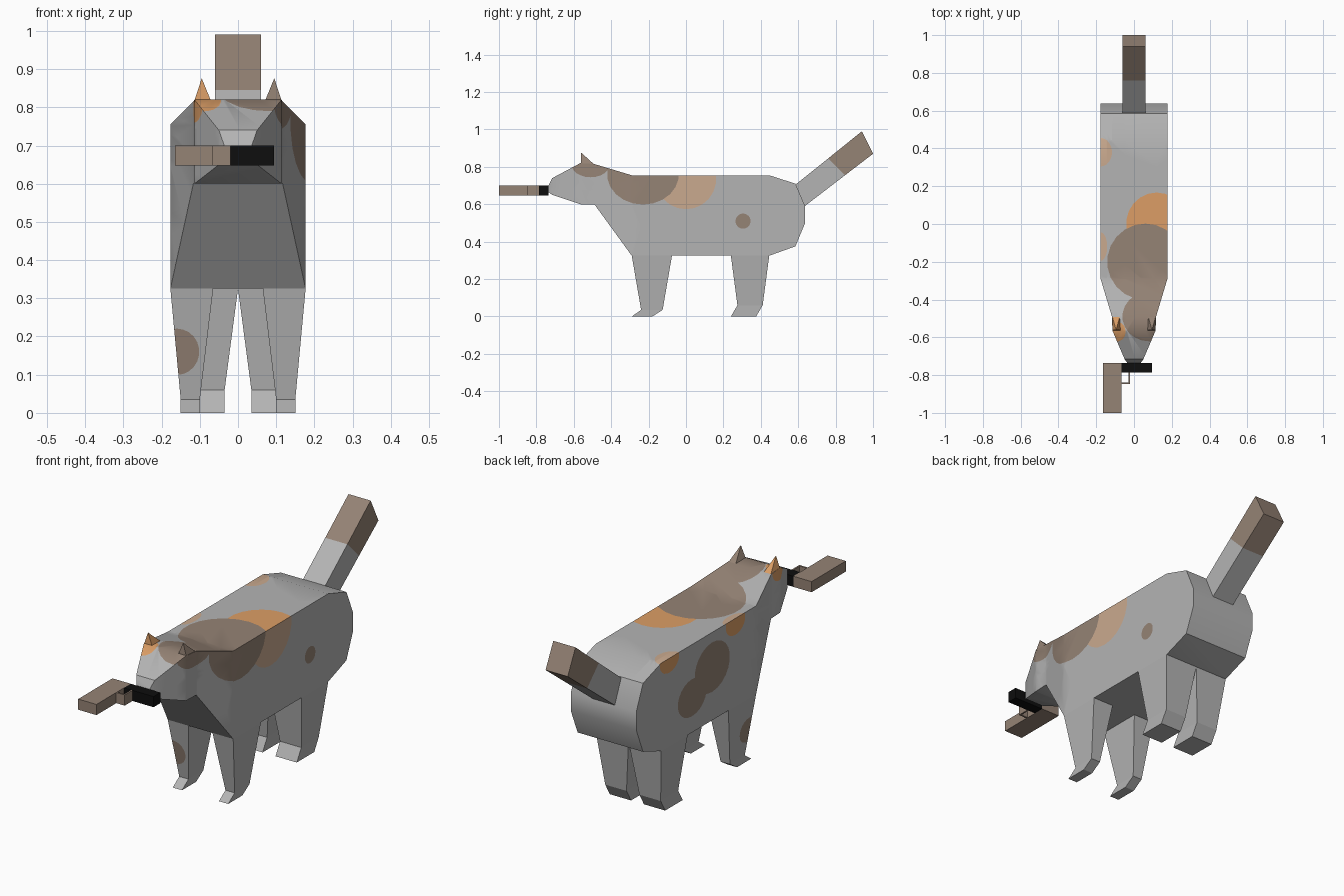
import bpy, bmesh, math
from mathutils import Vector

if "Cube" in bpy.data.objects:
    bpy.data.objects.remove(bpy.data.objects["Cube"])


def srgb(r, g, b):
    return tuple((c / 255 / 12.92) if c < 10 else ((c / 255 + 0.055) / 1.055) ** 2.4
                 for c in (r, g, b)) + (1.0,)


COLOURS = {
    "grey_fur": srgb(180, 180, 180),
    "brown_fur": srgb(149, 131, 117),
    "orange_fur": srgb(220, 158, 102),
    "pale_tan_fur": srgb(202, 170, 143),
    "black_metal": srgb(14, 14, 14),
}
MATS = []
for label, colour in COLOURS.items():
    m = bpy.data.materials.new(label)
    m.diffuse_color = colour
    m.use_nodes = True
    m.node_tree.nodes["Principled BSDF"].inputs["Base Color"].default_value = m.diffuse_color
    MATS.append(m)
GREY, BROWN, ORANGE, TAN, BLACK = range(5)


def finish(name, bm, smooth=None):
    bmesh.ops.recalc_face_normals(bm, faces=bm.faces[:])
    mesh = bpy.data.meshes.new(name)
    bm.to_mesh(mesh)
    bm.free()
    for m in MATS:
        mesh.materials.append(m)
    obj = bpy.data.objects.new(name, mesh)
    bpy.context.collection.objects.link(obj)
    if smooth:
        bpy.context.view_layer.objects.active = obj
        obj.select_set(True)
        bpy.ops.object.shade_smooth_by_angle(angle=math.radians(smooth))
        obj.select_set(False)
    return obj


def loft(rings, mat=GREY):
    """Closed skin over four-point rings."""
    bm = bmesh.new()
    loops = [[bm.verts.new(p) for p in ring] for ring in rings]
    for a, b in zip(loops, loops[1:]):
        for i in range(4):
            j = (i + 1) % 4
            bm.faces.new((a[i], a[j], b[j], b[i]))
    bm.faces.new(loops[0])
    bm.faces.new(loops[-1])
    bmesh.ops.recalc_face_normals(bm, faces=bm.faces[:])
    for f in bm.faces:
        f.material_index = mat
    return bm


def box(name, x0, x1, y0, y1, z0, z1, mat):
    finish(name, loft([[(x0, y0, z), (x1, y0, z), (x1, y1, z), (x0, y1, z)]
                       for z in (z0, z1)], mat))


def paint(bm, facing, centre, radii, mat, sides=22):
    """Cut an elliptical fur patch into the faces that look along 'facing'."""
    d = Vector(facing)
    u, v = [k for k in range(3) if abs(d[k]) < 0.5]
    planes = []
    for i in range(sides):
        t = 2 * math.pi * i / sides
        no, co = Vector((0, 0, 0)), Vector((0, 0, 0))
        no[u], no[v] = math.cos(t) / radii[0], math.sin(t) / radii[1]
        co[u] = centre[0] + radii[0] * math.cos(t)
        co[v] = centre[1] + radii[1] * math.sin(t)
        planes.append((co, no.normalized()))

    def inside(count):
        bm.normal_update()
        found = []
        for f in bm.faces:
            if f.normal.dot(d) > 0.5:
                c = f.calc_center_median()
                if all((c - co).dot(no) < 0 for co, no in planes[:count]):
                    found.append(f)
        return found

    for i, (co, no) in enumerate(planes):
        faces = inside(i)
        if not faces:
            return
        edges = {e for f in faces for e in f.edges}
        verts = {p for f in faces for p in f.verts}
        bmesh.ops.bisect_plane(bm, geom=list(verts) + list(edges) + faces,
                               dist=1e-5, plane_co=co, plane_no=no)
    for f in inside(sides):
        f.material_index = mat


UP, RIGHT, LEFT, FRONT = (0, 0, 1), (1, 0, 0), (-1, 0, 0), (0, -1, 0)

# Body and head: sections of y, bottom z, top z, half width
sections = [
    (-0.735, 0.665, 0.70, 0.036), (-0.715, 0.65, 0.74, 0.05),
    (-0.565, 0.60, 0.82, 0.114), (-0.49, 0.60, 0.815, 0.117),
    (-0.29, 0.325, 0.755, 0.177), (0.445, 0.325, 0.755, 0.177),
    (0.585, 0.375, 0.71, 0.177), (0.637, 0.50, 0.59, 0.177),
]
body = loft([[(-w, y, lo), (w, y, lo), (w, y, hi), (-w, y, hi)]
             for y, lo, hi, w in sections])
patches = [
    # back and crown
    (UP, (0.12, 0.0), (0.16, 0.165), ORANGE),
    (UP, (-0.09, -0.57), (0.045, 0.052), ORANGE),
    (UP, (0.06, -0.20), (0.20, 0.20), BROWN),
    (UP, (0.08, -0.49), (0.14, 0.13), BROWN),
    (UP, (-0.177, 0.38), (0.06, 0.075), TAN),
    (UP, (-0.177, -0.12), (0.035, 0.075), TAN),
    # right flank
    (RIGHT, (0.0, 0.735), (0.16, 0.16), TAN),
    (RIGHT, (-0.23, 0.76), (0.19, 0.16), BROWN),
    (RIGHT, (-0.51, 0.81), (0.10, 0.065), BROWN),
    (RIGHT, (0.305, 0.51), (0.04, 0.04), BROWN),
    # left flank
    (LEFT, (0.05, 0.585), (0.135, 0.12), BROWN),
    (LEFT, (0.205, 0.495), (0.11, 0.09), BROWN),
    (LEFT, (0.38, 0.745), (0.075, 0.06), ORANGE),
    (LEFT, (-0.13, 0.735), (0.075, 0.06), ORANGE),
    (LEFT, (-0.56, 0.82), (0.06, 0.06), ORANGE),
]
for p in patches:
    paint(body, *p)
finish("body", body, 35)

# Legs: sections of inner x, outer x, front y, back y, z
LEGS = {
    "front_leg": [(0.065, 0.177, -0.29, -0.075, 0.325),
                  (0.10, 0.15, -0.24, -0.125, 0.035),
                  (0.10, 0.15, -0.29, -0.18, 0.0)],
    "hind_leg": [(0.0, 0.177, 0.24, 0.445, 0.325),
                 (0.035, 0.15, 0.275, 0.41, 0.06),
                 (0.035, 0.15, 0.24, 0.375, 0.0)],
}
for name, rows in LEGS.items():
    for side, s in (("right", 1), ("left", -1)):
        leg = loft([[(s * a, y0, z), (s * b, y0, z), (s * b, y1, z), (s * a, y1, z)]
                    for a, b, y0, y1, z in rows])
        if name == "front_leg" and s < 0:
            paint(leg, FRONT, (-0.16, 0.16), (0.058, 0.06), BROWN)
            paint(leg, LEFT, (-0.25, 0.16), (0.065, 0.06), BROWN)
        finish(side + "_" + name, leg)

# Ears
for side, s, mat in (("right", 1, BROWN), ("left", -1, ORANGE)):
    ear = bmesh.new()
    for p in ((0.115, -0.563, 0.815), (0.07, -0.563, 0.815), (0.115, -0.49, 0.812),
              (0.075, -0.49, 0.812), (0.095, -0.56, 0.876)):
        ear.verts.new((s * p[0], p[1], p[2]))
    bmesh.ops.convex_hull(ear, input=ear.verts[:])
    for f in ear.faces:
        f.material_index = mat
    finish(side + "_ear", ear)

# Tail with a brown tip
tail = loft([[(-0.06, y0, z0), (0.06, y0, z0), (0.06, y1, z1), (-0.06, y1, z1)]
             for y0, z0, y1, z1 in ((0.585, 0.705, 0.635, 0.59),
                                    (0.76, 0.845, 0.85, 0.755),
                                    (0.94, 0.99, 1.0, 0.87))])
for f in tail.faces:
    if f.calc_center_median().y > 0.81:
        f.material_index = BROWN
finish("tail", tail)

# Held object in the mouth: grip, barrel and thin guard
box("grip", -0.165, -0.066, -1.0, -0.735, 0.648, 0.70, BROWN)
box("barrel", -0.066, 0.094, -0.787, -0.735, 0.648, 0.70, BLACK)
box("guard_front", -0.028, -0.02, -0.847, -0.787, 0.648, 0.70, BROWN)
box("guard_side", -0.066, -0.028, -0.847, -0.839, 0.648, 0.70, BROWN)
